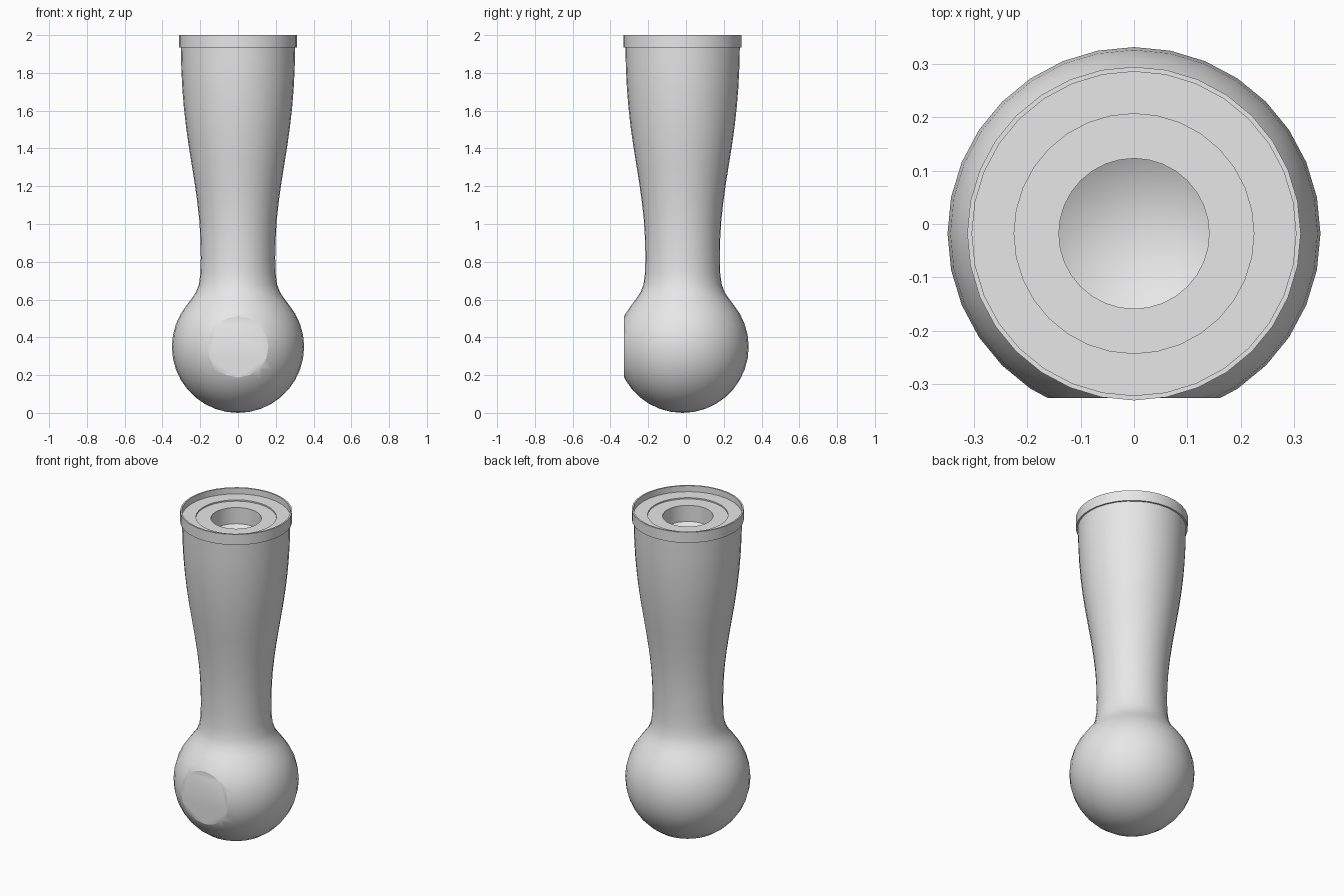
import bpy
import bmesh
from math import sin, cos, pi, radians
from mathutils import Matrix

AXIS_Y = -0.018
SEGMENTS = 32

cube = bpy.data.objects.get("Cube")
if cube:
    bpy.data.objects.remove(cube, do_unlink=True)

grey = bpy.data.materials.new("light grey")
grey.use_nodes = True
grey.diffuse_color = (0.8, 0.8, 0.8, 1)
grey.node_tree.nodes["Principled BSDF"].inputs["Base Color"].default_value = (0.8, 0.8, 0.8, 1)


def lathe(name, profile, cut_y=None):
    """Spin a (radius, z) profile about the handle axis, optionally cutting a flat on the front."""
    bm = bmesh.new()
    verts = [bm.verts.new((r, 0, z)) for r, z in profile]
    edges = [bm.edges.new(pair) for pair in zip(verts, verts[1:])]
    bmesh.ops.spin(bm, geom=verts + edges, axis=(0, 0, 1), cent=(0, 0, 0),
                   angle=2 * pi, steps=SEGMENTS)
    bmesh.ops.remove_doubles(bm, verts=bm.verts, dist=0.0005)
    bmesh.ops.transform(bm, matrix=Matrix.Translation((0, AXIS_Y, 0)), verts=bm.verts)
    bmesh.ops.recalc_face_normals(bm, faces=bm.faces)
    if cut_y is not None:
        cut = bmesh.ops.bisect_plane(bm, geom=bm.verts[:] + bm.edges[:] + bm.faces[:],
                                     plane_co=(0, cut_y, 0), plane_no=(0, -1, 0),
                                     clear_outer=True)
        rim = [e for e in cut["geom_cut"] if isinstance(e, bmesh.types.BMEdge)]
        cap = bmesh.ops.edgeloop_fill(bm, edges=rim)["faces"]
        for face in cap:
            face.normal_update()
            if face.normal.y > 0:
                face.normal_flip()
    mesh = bpy.data.meshes.new(name)
    bm.to_mesh(mesh)
    bm.free()
    mesh.materials.append(grey)
    obj = bpy.data.objects.new(name, mesh)
    bpy.context.collection.objects.link(obj)
    bpy.ops.object.select_all(action='DESELECT')
    obj.select_set(True)
    bpy.context.view_layer.objects.active = obj
    bpy.ops.object.shade_smooth_by_angle(angle=radians(25))
    return obj


# Ball end, blending into a waisted, flaring grip
R = 0.35
ball = [(R * sin(radians(a)), R - R * cos(radians(a))) for a in range(0, 131, 10)]
grip = [(0.245, 0.605), (0.222, 0.64), (0.207, 0.68), (0.199, 0.74), (0.197, 0.82),
        (0.199, 0.92), (0.205, 1.02), (0.216, 1.12), (0.23, 1.22), (0.246, 1.32),
        (0.262, 1.42), (0.276, 1.52), (0.287, 1.62), (0.295, 1.72), (0.3, 1.82),
        (0.303, 1.935)]
lathe("handle_body", ball + grip, cut_y=-0.327)

# Raised collar with a stepped floor and a blind drilled hole
collar = [(0.303, 1.935), (0.313, 1.935), (0.313, 2), (0.304, 2), (0.304, 1.963),
          (0.225, 1.963), (0.225, 1.955), (0.141, 1.955), (0.141, 1.855), (0, 1.775)]
lathe("end_collar", collar)
for face in bpy.data.objects["end_collar"].data.polygons:
    assert face.area > 0

# Outward normals on the open collar: its top lip must face up
mesh = bpy.data.objects["end_collar"].data
lip = max(mesh.polygons, key=lambda f: f.center.z)
if lip.normal.z < 0:
    mesh.flip_normals()
